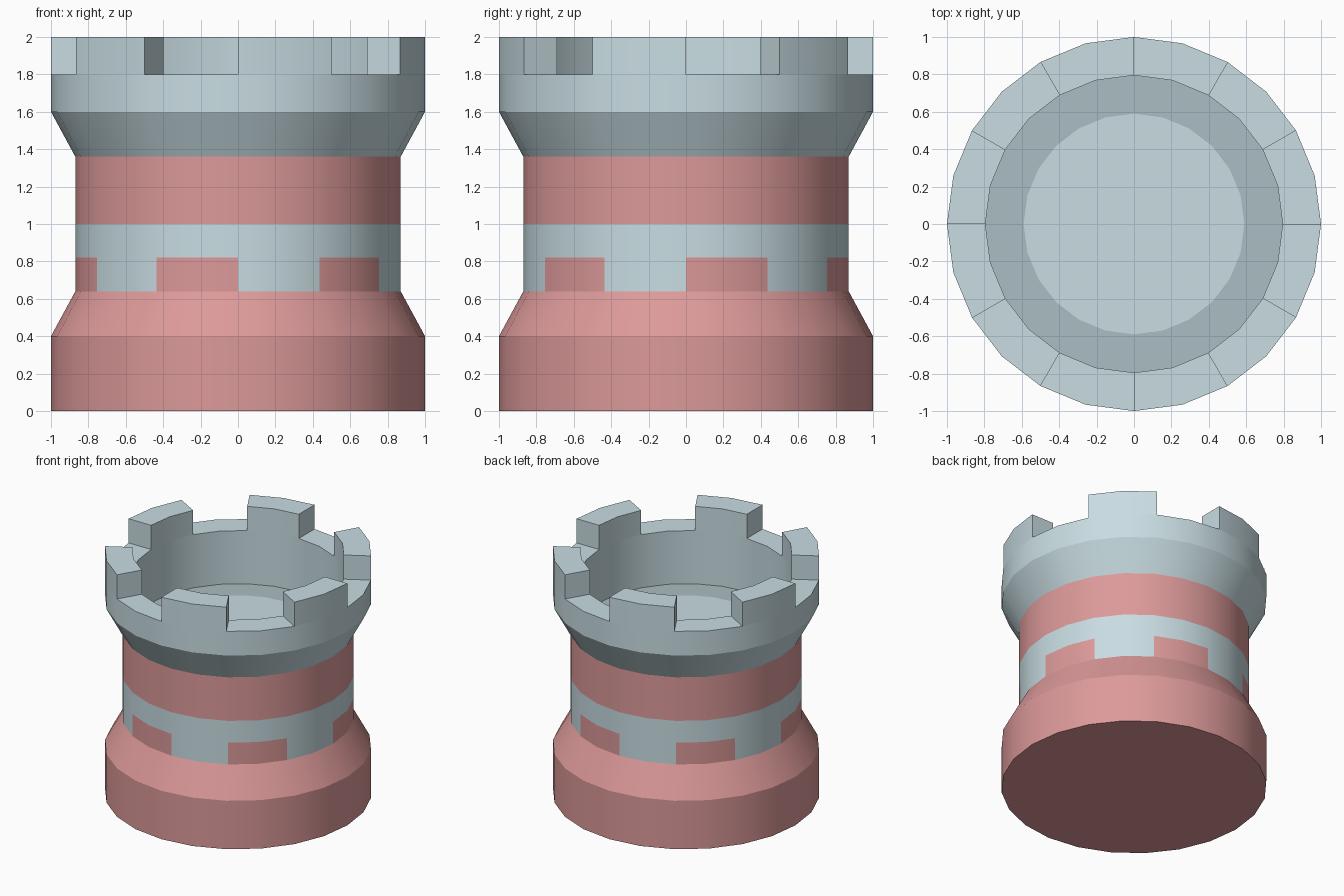
import bpy, bmesh
from math import cos, sin, radians

if "Cube" in bpy.data.objects:
    bpy.data.objects.remove(bpy.data.objects["Cube"])

SIDES = 24


def material(name, rgb):
    m = bpy.data.materials.new(name)
    m.diffuse_color = (*rgb, 1)
    m.use_nodes = True
    m.node_tree.nodes["Principled BSDF"].inputs["Base Color"].default_value = m.diffuse_color
    return m


RED = material("red_stone", (0.72, 0.32, 0.32))
BLUE = material("pale_stone", (0.58, 0.72, 0.76))
DARK = material("floor_border", (0.41, 0.51, 0.54))


def in_block(i):
    # twelve 30 degree sectors, every second one is raised / pale
    return (i // 2) % 2 == 1


def lathe(name, profile, mats, pick=lambda i, j: 0, merlon_band=None):
    """Revolve a (radius, z) profile, running from bottom outside to top/inside."""
    bm = bmesh.new()
    rings = []
    for r, z in profile:
        rings.append([bm.verts.new((r * cos(radians(15 * i)), r * sin(radians(15 * i)), z))
                      for i in range(SIDES)])
    raised = []
    for j in range(len(rings) - 1):
        lo, hi = rings[j], rings[j + 1]
        for i in range(SIDES):
            k = (i + 1) % SIDES
            f = bm.faces.new((lo[i], lo[k], hi[k], hi[i]))
            f.material_index = pick(i, j)
            if j == merlon_band and in_block(i):
                raised.append(f)
    if raised:
        out = bmesh.ops.extrude_face_region(bm, geom=raised)["geom"]
        top = [v for v in out if isinstance(v, bmesh.types.BMVert)]
        bmesh.ops.translate(bm, verts=top, vec=(0, 0, 0.2))
    bmesh.ops.remove_doubles(bm, verts=bm.verts[:], dist=1e-5)
    me = bpy.data.meshes.new(name)
    bm.to_mesh(me)
    bm.free()
    for m in mats:
        me.materials.append(m)
    ob = bpy.data.objects.new(name, me)
    bpy.context.collection.objects.link(ob)
    bpy.ops.object.select_all(action='DESELECT')
    ob.select_set(True)
    bpy.context.view_layer.objects.active = ob
    bpy.ops.object.shade_smooth_by_angle(angle=radians(20))
    return ob


# flared foot
lathe("tower_base", [(0, 0), (1, 0), (1, 0.4), (0.87, 0.64)], [RED])

# shaft with a checkered row, a pale band and a red band
lathe("tower_shaft", [(0.87, 0.64), (0.87, 0.82), (0.87, 1.0), (0.87, 1.36)], [RED, BLUE],
      lambda i, j: (int(in_block(i)), 1, 0)[j])

# flared crown with hollow top, bordered floor and raised merlons
lathe("battlement", [(0.87, 1.36), (1, 1.6), (1, 1.8), (0.795, 1.8),
                     (0.795, 1.36), (0.59, 1.36), (0, 1.36)], [BLUE, DARK],
      lambda i, j: int(j == 4), merlon_band=2)
